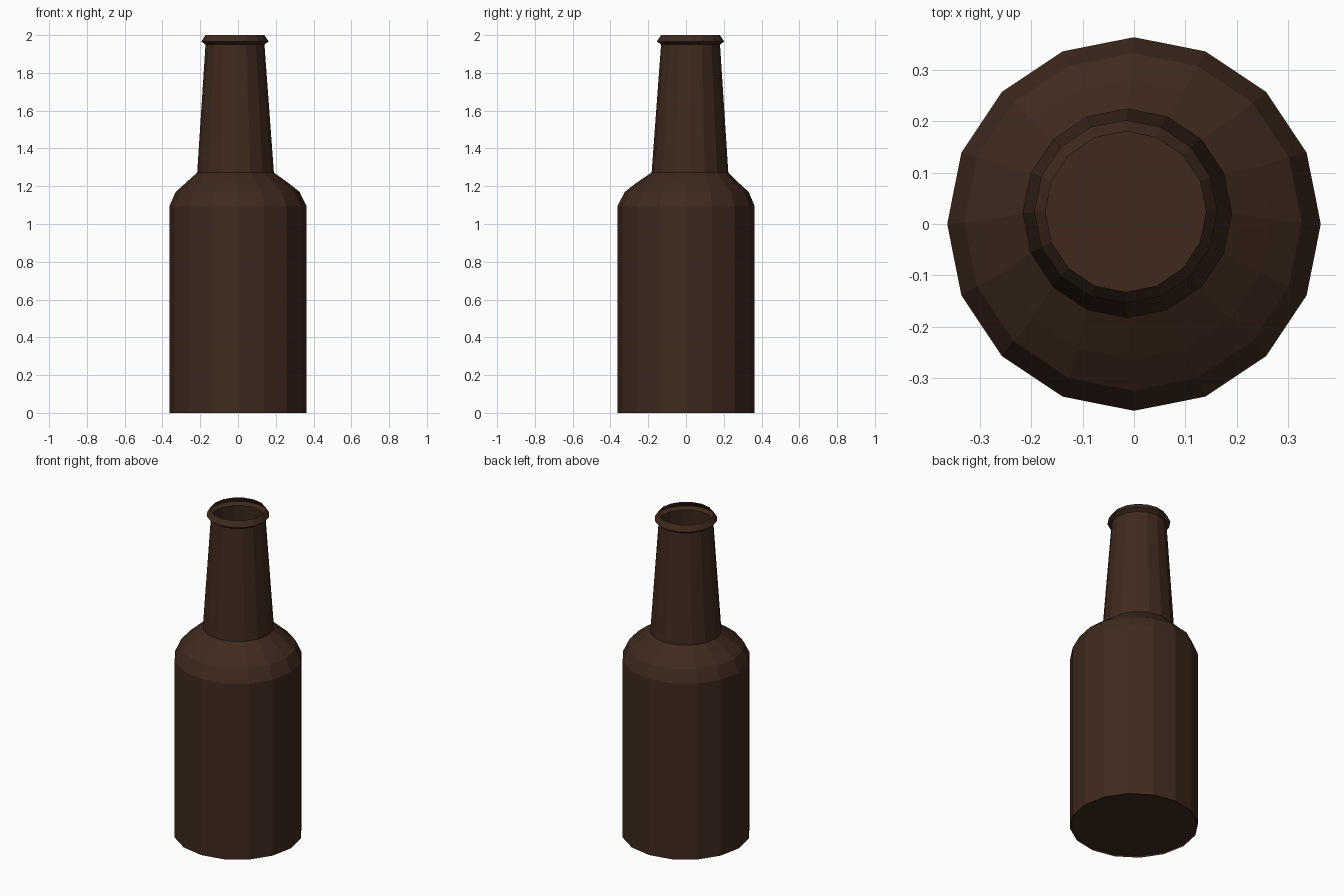
import bpy, bmesh, math

if "Cube" in bpy.data.objects:
    bpy.data.objects.remove(bpy.data.objects["Cube"])

SIDES = 16
brown = bpy.data.materials.new("brown_glass")
brown.diffuse_color = (0.05, 0.023, 0.013, 1)
brown.use_nodes = True
brown.node_tree.nodes["Principled BSDF"].inputs["Base Color"].default_value = brown.diffuse_color


def loft(name, rings, cap_start=False):
    """Skin a stack of 16-sided rings given as (radius, z, centre x, centre y)."""
    bm = bmesh.new()
    loops = []
    for r, z, cx, cy in rings:
        loops.append([bm.verts.new((cx + r * math.cos(2 * math.pi * i / SIDES),
                                    cy + r * math.sin(2 * math.pi * i / SIDES), z))
                      for i in range(SIDES)])
    for a, b in zip(loops, loops[1:]):
        for i in range(SIDES):
            j = (i + 1) % SIDES
            bm.faces.new((a[i], a[j], b[j], b[i]))
    if cap_start:
        bm.faces.new(loops[0][::-1])
    mesh = bpy.data.meshes.new(name)
    bm.to_mesh(mesh)
    bm.free()
    mesh.materials.append(brown)
    obj = bpy.data.objects.new(name, mesh)
    bpy.context.collection.objects.link(obj)
    return obj


# Body with a slightly recessed base and a rounded, off-centre shoulder
loft("bottle_body", [
    (0.355, 0.008, 0, 0),
    (0.363, 0.0, 0, 0),
    (0.363, 1.095, 0, 0),
    (0.328, 1.17, -0.002, 0.004),
    (0.272, 1.217, -0.005, 0.008),
    (0.203, 1.272, -0.013, 0.021),
], cap_start=True)

# Tapered open neck
loft("bottle_neck", [
    (0.203, 1.272, -0.013, 0.021),
    (0.156, 1.95, -0.016, 0.024),
])

# Flared open lip
loft("bottle_lip", [
    (0.156, 1.95, -0.016, 0.024),
    (0.178, 1.966, -0.016, 0.024),
    (0.156, 2.0, -0.016, 0.024),
])
